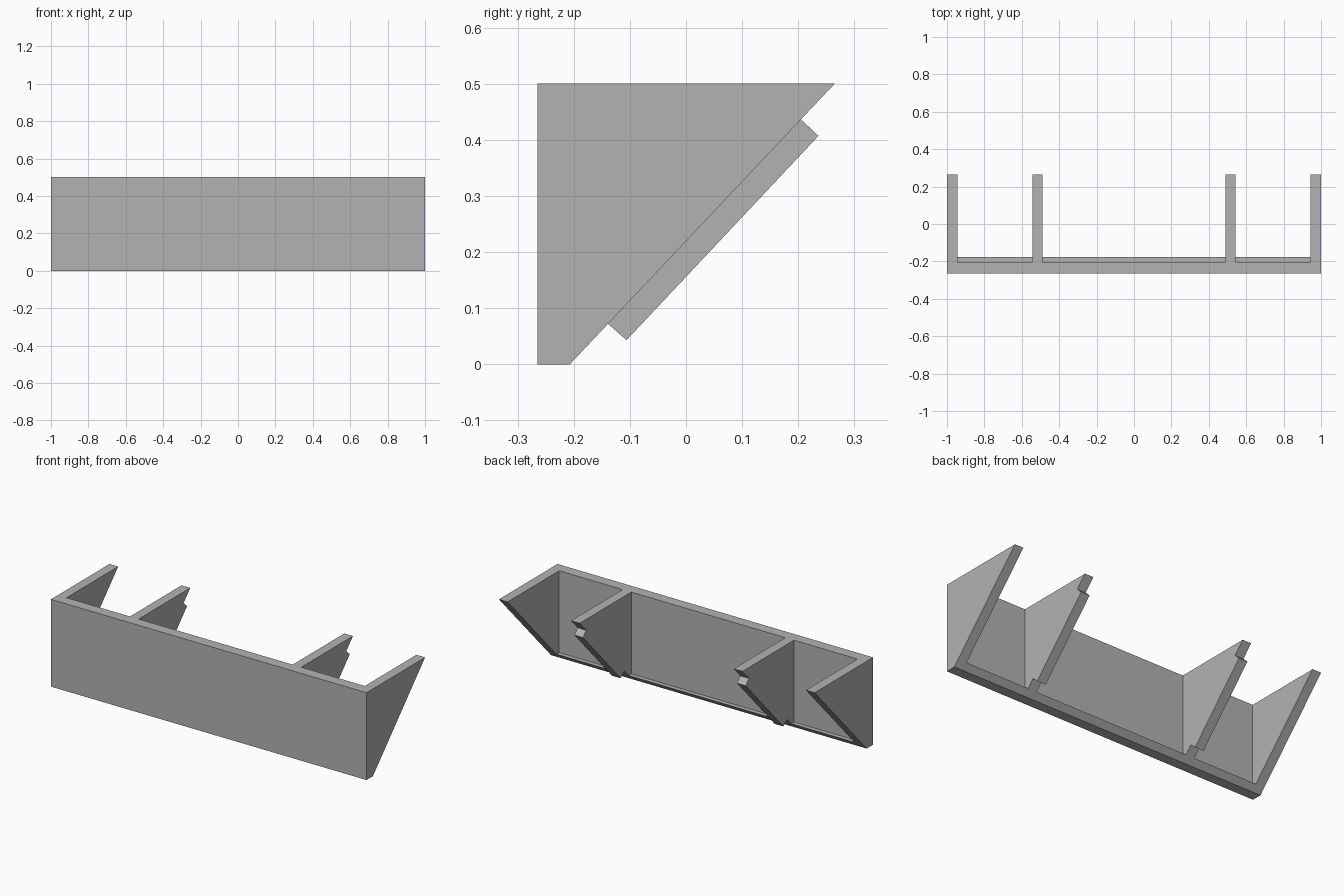
import bpy
import bmesh

cube = bpy.data.objects.get("Cube")
if cube:
    bpy.data.objects.remove(cube, do_unlink=True)

grey = bpy.data.materials.new("plain grey")
grey.use_nodes = True
colour = (0.45, 0.45, 0.45, 1)
grey.diffuse_color = colour
grey.node_tree.nodes["Principled BSDF"].inputs["Base Color"].default_value = colour


def extrude_profile(name, profile, x0, x1):
    """Extrude a (y, z) outline along x."""
    bm = bmesh.new()
    face = bm.faces.new([bm.verts.new((x0, y, z)) for y, z in profile])
    ext = bmesh.ops.extrude_face_region(bm, geom=[face])
    verts = [v for v in ext["geom"] if isinstance(v, bmesh.types.BMVert)]
    bmesh.ops.translate(bm, verts=verts, vec=(x1 - x0, 0, 0))
    bmesh.ops.recalc_face_normals(bm, faces=bm.faces)
    mesh = bpy.data.meshes.new(name)
    bm.to_mesh(mesh)
    bm.free()
    mesh.materials.append(grey)
    obj = bpy.data.objects.new(name, mesh)
    bpy.context.collection.objects.link(obj)


FRONT, INNER, BACK, TOP = -0.265, -0.202, 0.265, 0.5
FOOT, LEDGE = -0.207, -0.177
THICK, RIB = 0.055, 0.488


def slope_z(y):
    return (y - FOOT) * TOP / (BACK - FOOT)


# Front panel with the narrow ledge along its sloped foot
ledge_z = slope_z(LEDGE)
panel = [(FRONT, 0), (FOOT, 0), (LEDGE, ledge_z), (INNER, ledge_z), (INNER, TOP), (FRONT, TOP)]
extrude_profile("front_panel", panel, -1 + THICK, 1 - THICK)

# Outer brackets run the full depth; inner ribs carry a raised tongue on the slope
bracket = [(FRONT, 0), (FOOT, 0), (BACK, TOP), (FRONT, TOP)]
rib = [(INNER, ledge_z), (LEDGE, ledge_z), (-0.139, slope_z(-0.139)), (-0.106, 0.043),
       (0.236, 0.407), (0.205, slope_z(0.205)), (BACK, TOP), (INNER, TOP)]
for side, s in (("left", 1), ("right", -1)):
    extrude_profile(side + "_end_bracket", bracket, s * (1 - THICK), s)
    extrude_profile(side + "_inner_rib", rib, s * RIB, s * (RIB + THICK))
